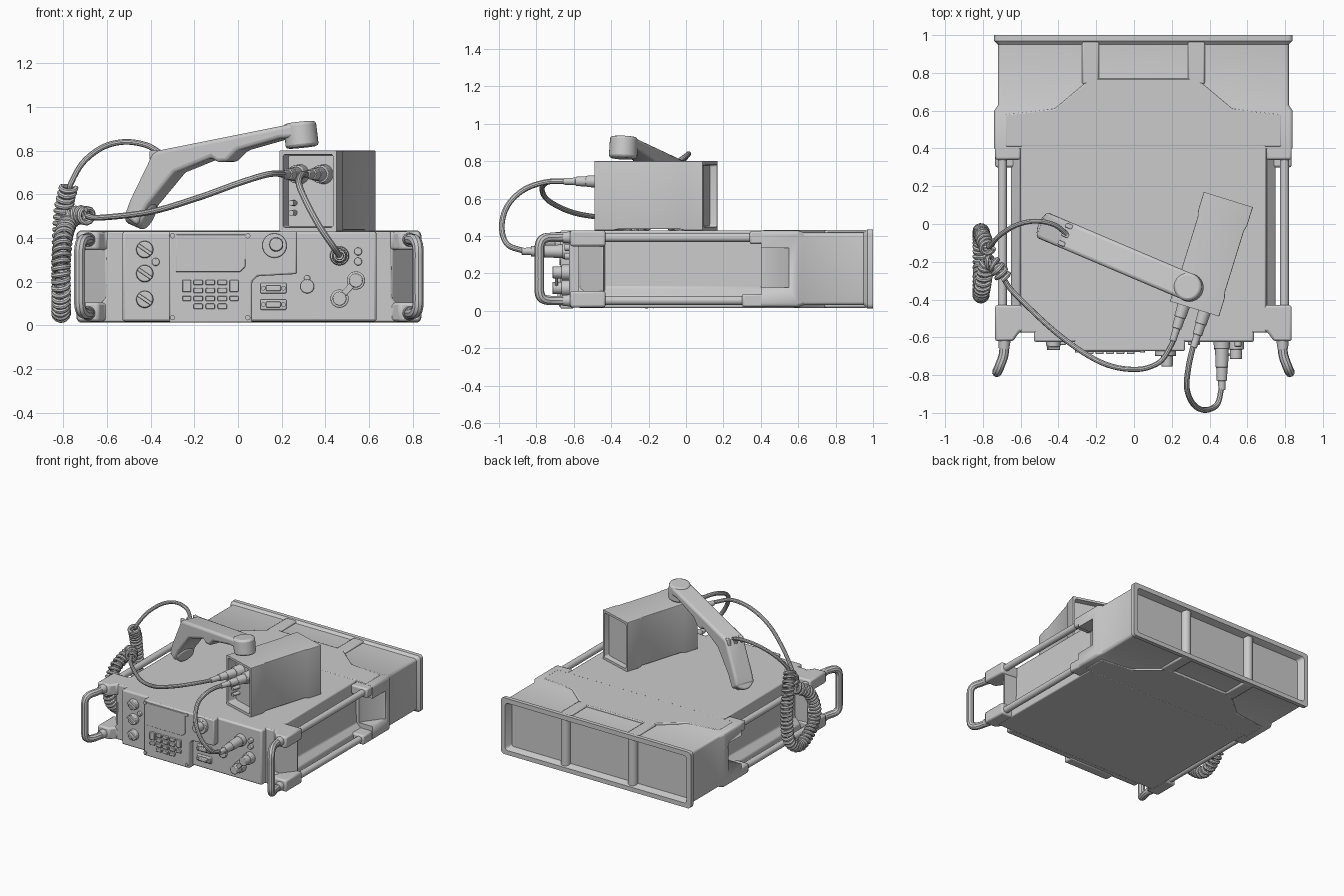
import bpy, bmesh, math
from mathutils import Vector as V, Matrix as M

if "Cube" in bpy.data.objects:
    bpy.data.objects.remove(bpy.data.objects["Cube"])

CX = 0.05  # chassis centre line


def finish(name, bm, bevel=0.0, mat=None, seg=2):
    bmesh.ops.recalc_face_normals(bm, faces=bm.faces)
    me = bpy.data.meshes.new(name)
    bm.to_mesh(me)
    bm.free()
    ob = bpy.data.objects.new(name, me)
    bpy.context.collection.objects.link(ob)
    if mat:
        ob.matrix_world = mat
    if bevel:
        b = ob.modifiers.new("bevel", 'BEVEL')
        b.width, b.segments, b.limit_method, b.angle_limit = bevel, seg, 'ANGLE', 0.5
    return ob


def box(name, x0, x1, y0, y1, z0, z1, bevel=0.0, mat=None):
    bm = bmesh.new()
    bmesh.ops.create_cube(bm, size=1, matrix=M.Translation(((x0+x1)/2, (y0+y1)/2, (z0+z1)/2))
                          @ M.Diagonal((abs(x1-x0), y1-y0, z1-z0, 1)))
    return finish(name, bm, bevel, mat)


def cyl(name, a, b, r, r2=None, bevel=0.0, mat=None, n=24):
    a, b = V(a), V(b)
    rot = (b-a).to_track_quat('Z', 'Y').to_matrix().to_4x4()
    bm = bmesh.new()
    bmesh.ops.create_cone(bm, cap_ends=True, segments=n, radius1=r, radius2=r if r2 is None else r2,
                          depth=(b-a).length, matrix=M.Translation((a+b)/2) @ rot)
    return finish(name, bm, bevel, mat)


def prism(name, pts, plane, lo, hi, bevel=0.0, mat=None, seg=2):
    put = (lambda p, d: (p[0], p[1], d)) if plane == 'xy' else (lambda p, d: (p[0], d, p[1]))
    bm = bmesh.new()
    rings = [[bm.verts.new(put(p, d)) for p in pts] for d in (lo, hi)]
    n = len(pts)
    for r in rings:
        bm.faces.new(r)
    for i in range(n):
        bm.faces.new((rings[0][i], rings[0][(i+1) % n], rings[1][(i+1) % n], rings[1][i]))
    return finish(name, bm, bevel, mat, seg)


def loft(name, secs, mat=None):
    # rounded rectangles (y, centre x, half width, z0, z1, radius) joined along y
    bm, rings = bmesh.new(), []
    for y, cx, hw, z0, z1, r in secs:
        ring = []
        for k, (sx, z) in enumerate(((1, z1-r), (-1, z1-r), (-1, z0+r), (1, z0+r))):
            for j in range(5):
                a = math.pi/2*(k+j/4)
                ring.append(bm.verts.new((cx+sx*(hw-r)+r*math.cos(a), y, z+r*math.sin(a))))
        rings.append(ring)
    for p, q in zip(rings, rings[1:]):
        for i in range(20):
            bm.faces.new((p[i], p[(i+1) % 20], q[(i+1) % 20], q[i]))
    bm.faces.new(rings[0])
    bm.faces.new(rings[-1])
    return finish(name, bm, 0, mat)


def spline(pts, n=10):
    p = [V(q) for q in pts]
    p = [2*p[0]-p[1]] + p + [2*p[-1]-p[-2]]
    out = []
    for a, b, c, d in zip(p, p[1:], p[2:], p[3:]):
        for i in range(n):
            t = i/n
            out.append(0.5*(2*b+(c-a)*t+(2*a-5*b+4*c-d)*t*t+(3*b-a-3*c+d)*t**3))
    return out + [p[-2]]


def tube(name, pts, r, res=3):
    cu = bpy.data.curves.new(name, 'CURVE')
    cu.dimensions, cu.bevel_depth, cu.bevel_resolution, cu.use_fill_caps = '3D', r, res, True
    s = cu.splines.new('POLY')
    s.points.add(len(pts)-1)
    for sp, p in zip(s.points, pts):
        sp.co = (*p, 1)
    ob = bpy.data.objects.new(name, cu)
    bpy.context.collection.objects.link(ob)
    bpy.ops.object.select_all(action='DESELECT')
    ob.select_set(True)
    bpy.context.view_layer.objects.active = ob
    bpy.ops.object.convert(target='MESH')


# chassis: core with flared lower edge, rear shell with rim and recessed back
prism("chassis_core", [(CX+s*x, z) for s, o in ((1, 1), (-1, -1)) for x, z in
      [(.70, .015), (.70, .08), (.655, .125), (.65, .43)][::o]], 'xz', -.575, .42, .008)
shell = loft("rear_shell", [(y, CX, h, a, b, r) for y, h, a, b, r in (
    (.40, .79, .02, .428, .02), (.60, .79, .02, .428, .02), (.63, .77, .03, .418, .02),
    (.95, .77, .03, .418, .02), (.97, .79, .012, .435, .025), (1.0, .79, .012, .435, .025),
    (1.0, .755, .045, .40, .02), (.95, .735, .06, .385, .02))])
for z0, z1, nm in ((.41, .431, "top"), (.015, .04, "bottom")):
    prism(nm+"_step_plate", [(-.68, .41), (.78, .41), (.78, .58), (.52, .61), (.33, .77), (-.23, .77),
                             (-.42, .61), (-.68, .58)], 'xy', z0, z1, .006)
for x in (-.23, .33):
    cyl("back_rib", (x, .955, .05), (x, .955, .395), .035)
    box("top_rib", x-.045, x+.045, .74, .97, .41, .431, .01)
    box("bottom_rib", x-.045, x+.045, .74, .97, .016, .04, .01)

# both sides: rods, brackets, handles, scoops in the shell
for s, side in ((-1, "left"), (1, "right")):
    X = lambda h: CX+s*h
    cut = prism(side+"_scoop_cutter", [(X(.67), .38), (X(.82), .38), (X(.82), .57), (X(.77), .54),
                                       (X(.69), .43)], 'xy', .125, .335)
    cut.hide_render = True
    cut.display_type = 'WIRE'
    m = shell.modifiers.new("scoop", 'BOOLEAN')
    m.object, m.operation = cut, 'DIFFERENCE'
    plan = [(X(.60), -.57), (X(.655), -.57), (X(.69), -.62), (X(.785), -.62), (X(.785), -.43), (X(.60), -.43)]
    prism(side+"_upper_bracket", plan, 'xy', .345, .43, .012)
    prism(side+"_lower_bracket", plan, 'xy', .018, .105, .012)
    prism(side+"_bracket_web", [(X(.58), -.57), (X(.655), -.57), (X(.76), -.44), (X(.60), -.43)], 'xy', .05, .40, .008)
    for z, nm in ((.392, "upper"), (.055, "lower")):
        cyl(f"{side}_{nm}_rod", (X(.747), -.45, z), (X(.747), .42, z), .024)
        cyl(f"{side}_{nm}_handle_socket", (X(.735), -.60, z), (X(.738), -.66, z), .034, .028)
        box(f"{side}_{nm}_sleeve_lug", X(.65), X(.785), .30 if z < .2 else .34, .42, z-.035, z+.035, .012)
    tube(side+"_handle", spline([(X(.735), -.61, .393), (X(.74), -.69, .393), (X(.762), -.755, .388),
                                 (X(.774), -.782, .355), (X(.775), -.784, .28), (X(.775), -.784, .17),
                                 (X(.774), -.782, .09), (X(.762), -.755, .06), (X(.74), -.69, .055),
                                 (X(.735), -.61, .055)], 5), .026)

# front panel
box("front_panel", -.53, .635, -.625, -.55, .018, .43, .012)
prism("raised_panel", [(-.315, .012), (.065, .012), (.065, .20), (.09, .225), (.27, .235), (.27, .43),
                       (-.315, .43)], 'xz', -.672, -.60, .008)
F = -.672
prism("display_window", [(-.285, .245), (.01, .245), (.035, .27), (.035, .415), (-.285, .415)], 'xz', F-.005, F+.01, .003)
for x in (-.30, .045):
    for z in (.035, .41):
        cyl("panel_screw", (x, F+.01, z), (x, F-.008, z), .012, n=12)
for z in (.087, .123, .16, .196):
    for x in (-.182, -.127, -.072):
        box("key", x-.021, x+.021, F-.016, F+.01, z-.012, z+.012, .004)
for x in (-.235, -.018):
    box("side_key_tall", x-.02, x+.02, F-.016, F+.01, .152, .208, .004)
    box("side_key", x-.02, x+.02, F-.016, F+.01, .112, .135, .004)


def stud(name, x, z, r, y1, y0=-.61, r2=None, bevel=.005):
    return cyl(name, (x, y0, z), (x, y1, z), r, r2, bevel)


for z in (.347, .237, .119):
    stud("rotary_knob", -.427, z, .041, -.65, r2=.037)
    box("knob_grip", -.038, .038, -.667, -.64, -.008, .008, .003,
        M.Translation((-.427, 0, z)) @ M.Rotation(.6, 4, 'Y'))
stud("small_socket", -.377, .29, .018, -.64)
stud("antenna_base", .167, .365, .056, -.70)
stud("antenna_cap", .175, .37, .036, -.755, r2=.03)
for z in (.17, .095):
    box("data_port", .102, .222, -.638, -.61, z-.024, z+.024, .006)
    box("data_port_shell", .128, .196, -.655, -.61, z-.013, z+.013, .005)
    for x in (.116, .208):
        stud("port_screw", x, z, .01, -.652, bevel=0)
stud("round_cover", .317, .178, .032, -.64)
stud("cover_hinge", .317, .215, .014, -.635)
for z in (.338, .292):
    stud("indicator", .55, z, .018, -.65)
a, b = V((.54, 0, .205)), V((.465, 0, .122))
for p in (a, b):
    stud("capped_port", p.x, p.z, .042, -.665)
    stud("port_cap", p.x, p.z, .032, -.715)
box("port_cap_strap", -.06, .06, -.70, -.685, -.014, .014, .004,
    M.Translation((a+b)/2) @ M.Rotation(-math.atan2(a.z-b.z, a.x-b.x), 4, 'Y'))

# accessory box, turned on the lid
T = M.Translation((.41, -.16, 0)) @ M.Rotation(math.radians(-17.2), 4, 'Z')
loft("accessory_box", [(y, 0, h, z0, z1, r) for y, h, z0, z1, r in (
    (-.235, .115, .452, .778, .012), (-.303, .12, .448, .783, .012), (-.303, .136, .43, .80, .005),
    (-.20, .136, .43, .80, .005), (-.17, .128, .437, .80, .005), (.17, .128, .437, .80, .005),
    (.20, .136, .43, .80, .005), (.303, .136, .43, .80, .005), (.303, .12, .448, .783, .012),
    (.265, .115, .452, .778, .012))], T)
for x in (-.06, .055):
    for y0, y1, r in ((-.22, -.30, .046), (-.29, -.37, .034), (-.36, -.43, .028), (-.42, -.50, .02)):
        cyl("box_connector", (x, y0, .692), (x, y1, .692), r, r*.9, .004, T)
for z in (.56, .515):
    cyl("box_stud", (-.085, -.22, z), (-.085, -.29, z), .013, mat=T, n=12)

# front panel plug
for y0, y1, r in ((-.61, -.66, .045), (-.65, -.76, .036), (-.75, -.83, .03), (-.82, -.88, .02)):
    cyl("panel_plug", (.465, y0, .318), (.465, y1, .318), r, r*.92, .004)

# handset
H = M.Translation((.29, -.335, 0)) @ M.Rotation(math.radians(-23), 4, 'Z')
prism("handset_body", [(.0, .927), (-.69, .80), (-.715, .785), (-.825, .575), (-.855, .50), (-.79, .455),
                       (-.735, .55), (-.60, .70), (-.42, .767), (-.39, .745), (-.34, .75), (-.29, .80),
                       (-.08, .855), (.0, .86)], 'xz', -.073, .073, .018, H, 3)
cyl("earpiece", (.005, 0, .815), (-.008, 0, .93), .076, .074, .014, H, 32)
cyl("mouthpiece", (-.835, 0, .535), (-.755, 0, .495), .073, .066, .012, H, 32)
for y in (-.05, 0, .05):
    box("handset_rib", -.73, -.69, y-.012, y+.012, .755, .80, .005, H)

# cables
tube("handset_lead", spline([(-.35, -.06, .785), (-.42, -.005, .825), (-.52, .015, .84), (-.62, -.005, .815),
                             (-.71, -.06, .745), (-.765, -.12, .65), (-.77, -.10, .62)]), .013)
tube("box_lead", spline([(-.69, -.29, .50), (-.63, -.37, .493), (-.40, -.585, .52), (-.18, -.73, .585),
                         (0, -.77, .65), (.13, -.735, .69), (.195, -.645, .694), (.215, -.59, .692)]), .014)
tube("patch_lead", spline([(.32, -.62, .692), (.29, -.75, .688), (.28, -.87, .645), (.315, -.955, .56),
                           (.375, -.985, .45), (.44, -.955, .355), (.465, -.86, .318)]), .015)

# coiled cord: helix around a hanging loop
path = spline([(-.775, -.13, .635), (-.80, -.07, .52), (-.81, -.04, .32), (-.81, -.07, .14), (-.81, -.2, .055),
               (-.81, -.34, .14), (-.81, -.375, .26), (-.80, -.32, .40), (-.775, -.21, .475), (-.735, -.22, .505),
               (-.685, -.29, .50)], 40)
side, ang, coil, prev = V((1, 0, 0)), 0.0, [], None
carry = 0.0
for p, q in zip(path, path[1:]):
    t = (q-p).normalized()
    side = (side-t*side.dot(t)).normalized()
    up = t.cross(side)
    steps = max(1, round((q-p).length/.0021))
    for i in range(steps):
        coil.append(p.lerp(q, i/steps)+.033*(math.cos(ang)*side+math.sin(ang)*up))
        ang += (q-p).length/steps/.029*math.tau
tube("coiled_cord", coil, .0125, 2)

# smooth shading with crisp edges
bpy.ops.object.select_all(action='DESELECT')
for ob in bpy.context.scene.objects:
    if ob.type == 'MESH':
        ob.select_set(True)
        bpy.context.view_layer.objects.active = ob
bpy.ops.object.shade_smooth_by_angle(angle=math.radians(35))
